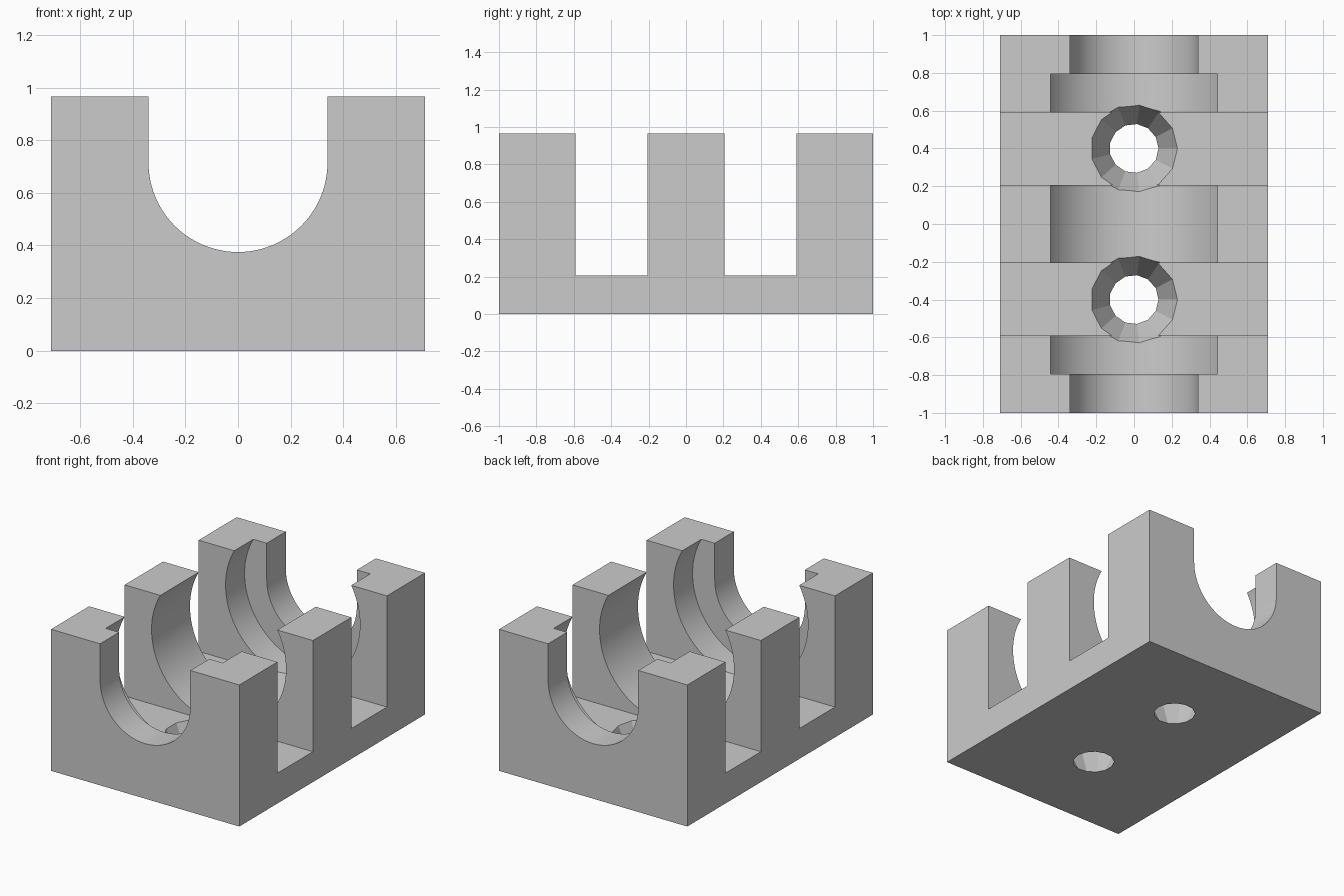
import bpy
import bmesh
from math import pi, sin, cos, radians

if "Cube" in bpy.data.objects:
    bpy.data.objects.remove(bpy.data.objects["Cube"])

HALF_W, HEIGHT = 0.71, 0.965
FLOOR = 0.207        # slot floor height
AXIS = 0.715         # bore axis height
SEGMENTS = 96

grey = bpy.data.materials.new("plain grey")
grey.use_nodes = True
grey.diffuse_color = (0.6, 0.6, 0.6, 1)
grey.node_tree.nodes["Principled BSDF"].inputs["Base Color"].default_value = (0.6, 0.6, 0.6, 1)


def make_object(name, bm):
    bmesh.ops.recalc_face_normals(bm, faces=bm.faces[:])
    mesh = bpy.data.meshes.new(name)
    bm.to_mesh(mesh)
    bm.free()
    mesh.materials.append(grey)
    obj = bpy.data.objects.new(name, mesh)
    bpy.context.collection.objects.link(obj)
    return obj


def prism(name, profile, y0, y1):
    """Extrude an (x, z) profile along y."""
    bm = bmesh.new()
    face = bm.faces.new([bm.verts.new((x, y0, z)) for x, z in profile])
    out = bmesh.ops.extrude_face_region(bm, geom=[face])
    verts = [v for v in out["geom"] if isinstance(v, bmesh.types.BMVert)]
    bmesh.ops.translate(bm, verts=verts, vec=(0, y1 - y0, 0))
    return make_object(name, bm)


def rect(half_w, z0, z1):
    return [(-half_w, z0), (half_w, z0), (half_w, z1), (-half_w, z1)]


def arc(radius, start, end, count):
    angles = [start + (end - start) * i / count for i in range(count + 1)]
    return [(radius * cos(a), AXIS + radius * sin(a)) for a in angles]


def cone(name, y):
    """Tapered screw hole, narrow at the base and wide at the slot floor."""
    sides, z0, z1 = 13, -0.05, 0.36
    slope = (0.23 - 0.13) / FLOOR
    bm = bmesh.new()
    bmesh.ops.create_cone(bm, cap_ends=True, segments=sides, depth=z1 - z0,
                          radius1=0.13 + slope * z0, radius2=0.13 + slope * z1)
    # turn one corner towards +x
    corner = max(bm.verts, key=lambda v: v.co.x)
    for v in bm.verts:
        v.co.x, v.co.y = v.co.y, -v.co.x
    bmesh.ops.translate(bm, verts=bm.verts[:], vec=(0, y, (z0 + z1) / 2))
    return make_object(name, bm)


# Solid block
block = prism("bearing_block", rect(HALF_W, 0, HEIGHT), -1, 1)

# Wide round bore inside, narrow U-shaped opening through both ends
cutters = [
    prism("wide_bore_cutter", arc(0.507, 0, 2 * pi, SEGMENTS)[:-1], -0.795, 0.795),
    prism("end_opening_cutter",
          arc(0.34, pi, 2 * pi, SEGMENTS // 2) + [(0.34, 1.2), (-0.34, 1.2)], -1.1, 1.1),
]
# Cross slots and screw holes, front and back
for side, label in ((-1, "front"), (1, "back")):
    cutters.append(prism(label + "_slot_cutter", rect(0.9, FLOOR, 1.3), side * 0.207, side * 0.59))
    cutters.append(cone(label + "_hole_cutter", side * 0.4))

for cutter in cutters:
    mod = block.modifiers.new(cutter.name, "BOOLEAN")
    mod.operation = "DIFFERENCE"
    mod.solver = "EXACT"
    mod.object = cutter

# Bake the cuts and drop the cutters
bpy.context.view_layer.update()
cut = bpy.data.meshes.new_from_object(block.evaluated_get(bpy.context.evaluated_depsgraph_get()))
block.modifiers.clear()
block.data = cut
for cutter in cutters:
    bpy.data.objects.remove(cutter)

# Smooth bores, sharp corners and faceted holes
bpy.ops.object.select_all(action="DESELECT")
block.select_set(True)
bpy.context.view_layer.objects.active = block
bpy.ops.object.shade_smooth_by_angle(angle=radians(20))
